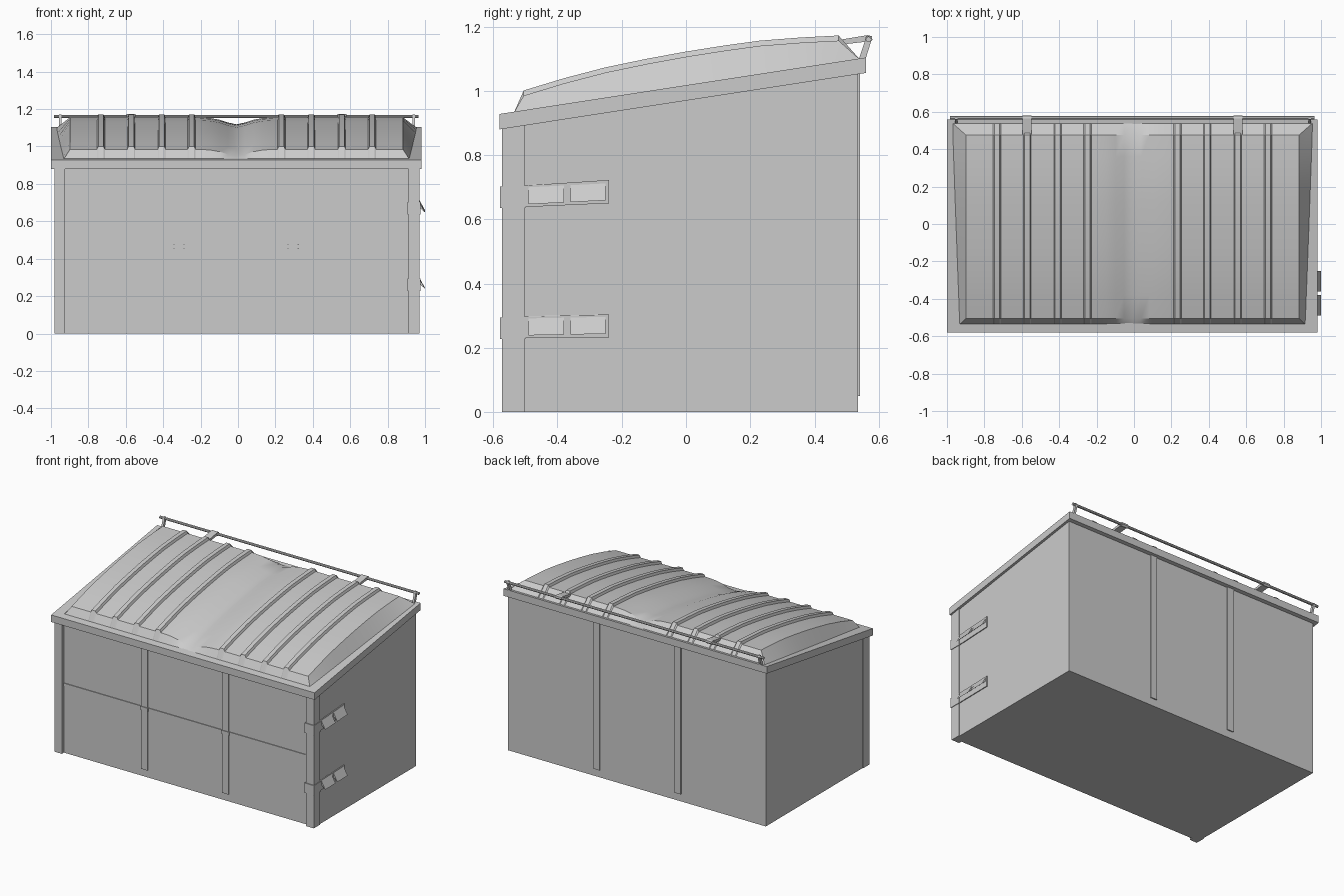
import bpy, bmesh, math
from mathutils import Vector

if "Cube" in bpy.data.objects:
    bpy.data.objects.remove(bpy.data.objects["Cube"])


def make(name, verts, faces, smooth=False):
    bm = bmesh.new()
    vs = [bm.verts.new(v) for v in verts]
    for f in faces:
        bm.faces.new([vs[i] for i in f])
    bmesh.ops.recalc_face_normals(bm, faces=bm.faces)
    me = bpy.data.meshes.new(name)
    bm.to_mesh(me)
    bm.free()
    ob = bpy.data.objects.new(name, me)
    bpy.context.collection.objects.link(ob)
    if smooth:
        bpy.context.view_layer.objects.active = ob
        ob.select_set(True)
        bpy.ops.object.shade_smooth_by_angle(angle=math.radians(25))
        ob.select_set(False)
    return ob


def extrude_x(name, profile, x0, x1, smooth=False):
    """Closed (y, z) profile swept along x."""
    n = len(profile)
    verts = [(x, y, z) for x in (x0, x1) for y, z in profile]
    faces = [(i, (i + 1) % n, n + (i + 1) % n, n + i) for i in range(n)]
    faces += [tuple(range(n)), tuple(range(n, 2 * n))]
    return make(name, verts, faces, smooth)


def rim_low(y):
    return 0.88 + 0.154 * (y + 0.58)


def rim_top(y):
    return rim_low(y) + 0.048


def block(name, x0, x1, y0, y1, z0, z1=None):
    """Box; without z1 its top follows the sloping lid."""
    a, b = (rim_low(y0) + 0.01, rim_low(y1) + 0.01) if z1 is None else (z1, z1)
    return extrude_x(name, [(y0, z0), (y1, z0), (y1, b), (y0, a)], x0, x1)


# Body, front corner posts and ribs
block("body", -0.975, 0.965, -0.55, 0.535, 0)
block("corner_post_left", -0.98, -0.925, -0.572, -0.503, 0)
block("corner_post_right", 0.912, 0.971, -0.572, -0.503, 0)
for x in (-0.315, 0.295):
    block("front_rib", x - 0.024, x + 0.024, -0.558, -0.54, 0.05)
    block("back_rib", x - 0.024, x + 0.024, 0.52, 0.542, 0.05)
    block("strip_cover", x - 0.03, x + 0.03, -0.563, -0.54, 0.455, 0.477)
block("front_strip", -0.93, 0.915, -0.555, -0.54, 0.455, 0.475)

# Lid rim
extrude_x("lid_rim", [(-0.58, rim_low(-0.58)), (0.56, rim_low(0.56)),
                      (0.56, rim_top(0.56)), (-0.58, rim_top(-0.58))], -1.0, 0.982)

# Ribbed, arched lid with a soft central valley
cx = -0.008
cols = [(-0.20, 0), (-0.14, -0.004), (-0.09, -0.013), (-0.045, -0.028), (0, -0.038),
        (0.045, -0.028), (0.09, -0.013), (0.14, -0.004), (0.20, 0)]
for r in (0.24, 0.40, 0.563, 0.725):
    for s in (-1, 1):
        cols += [(s * r - 0.021, 0), (s * r - 0.014, 0.016),
                 (s * r + 0.014, 0.016), (s * r + 0.021, 0)]
cols += [(-0.89, 0), (0.89, 0)]
cols.sort()
rows = [(-0.505, 0.985), (-0.38, 1.023), (-0.25, 1.057), (-0.12, 1.084), (0, 1.106),
        (0.12, 1.125), (0.23, 1.14), (0.36, 1.15), (0.475, 1.156)]
y_front, y_back = -0.535, 0.54
grid = []
for y, z in [(y_front, None)] + rows + [(y_back, None)]:
    t = (y - y_front) / (y_back - y_front)
    foot = 0.925 + 0.04 * t
    base = rim_top(y) - 0.002
    end = z is None
    row = [(cx - foot, y, base)]
    for x, d in cols:
        sx = x * foot / 0.89 if end and abs(x) > 0.85 else x
        row.append((cx + sx, y, base if end else z + d))
    row.append((cx + foot, y, base))
    if end:                                   # collapse corner columns onto the feet
        row[1] = (cx - foot + 0.002, y, base)
        row[-2] = (cx + foot - 0.002, y, base)
    grid.append(row)
w = len(grid[0])
make("arched_lid", [v for row in grid for v in row],
     [(j * w + i, j * w + i + 1, (j + 1) * w + i + 1, (j + 1) * w + i)
      for j in range(len(grid) - 1) for i in range(w - 1)], smooth=True)

# Rear rail with end posts and flat brackets
ry, rz = 0.568, 1.16
extrude_x("rear_rail", [(ry + 0.009 * math.cos(k * math.pi / 4), rz + 0.009 * math.sin(k * math.pi / 4))
                        for k in range(8)], -0.985, 0.965, smooth=True)
for x in (-0.95, 0.94):
    extrude_x("rail_post", [(0.535, 1.09), (0.556, 1.09), (0.578, 1.16), (0.572, 1.171),
                            (0.560, 1.171), (0.556, 1.152)], x - 0.007, x + 0.007)
for x in (-0.573, 0.555):
    extrude_x("rail_bracket", [(0.475, 1.143), (0.555, 1.152), (0.57, 1.148), (0.58, 1.158),
                               (0.578, 1.170), (0.565, 1.173), (0.475, 1.158)], x - 0.024, x + 0.024)

# Hinges on the right side: wrap, strap and two sloping hoods each
for z, tilt in ((0.635, 0.05), (0.227, 0.02)):
    block("hinge_wrap", 0.905, 0.975, -0.578, -0.50, z, z + 0.067)
    y0, y1 = -0.505, -0.24
    extrude_x("hinge_strap", [(y0, z + 0.003), (y1, z + tilt * 0.3), (y1, z + 0.07 + tilt * 0.35),
                              (y0, z + 0.07)], 0.96, 0.971)
    for a in (-0.49, -0.36):
        verts = []
        for y in (a, a + 0.11):
            k = z + 0.012 + (y + 0.49) * tilt
            verts += [(0.967, y, k + 0.06), (1.0, y, k), (0.967, y, k + 0.03)]
        make("hinge_hood", verts, [(0, 1, 2), (3, 5, 4), (0, 3, 4, 1), (1, 4, 5, 2), (2, 5, 3, 0)])
